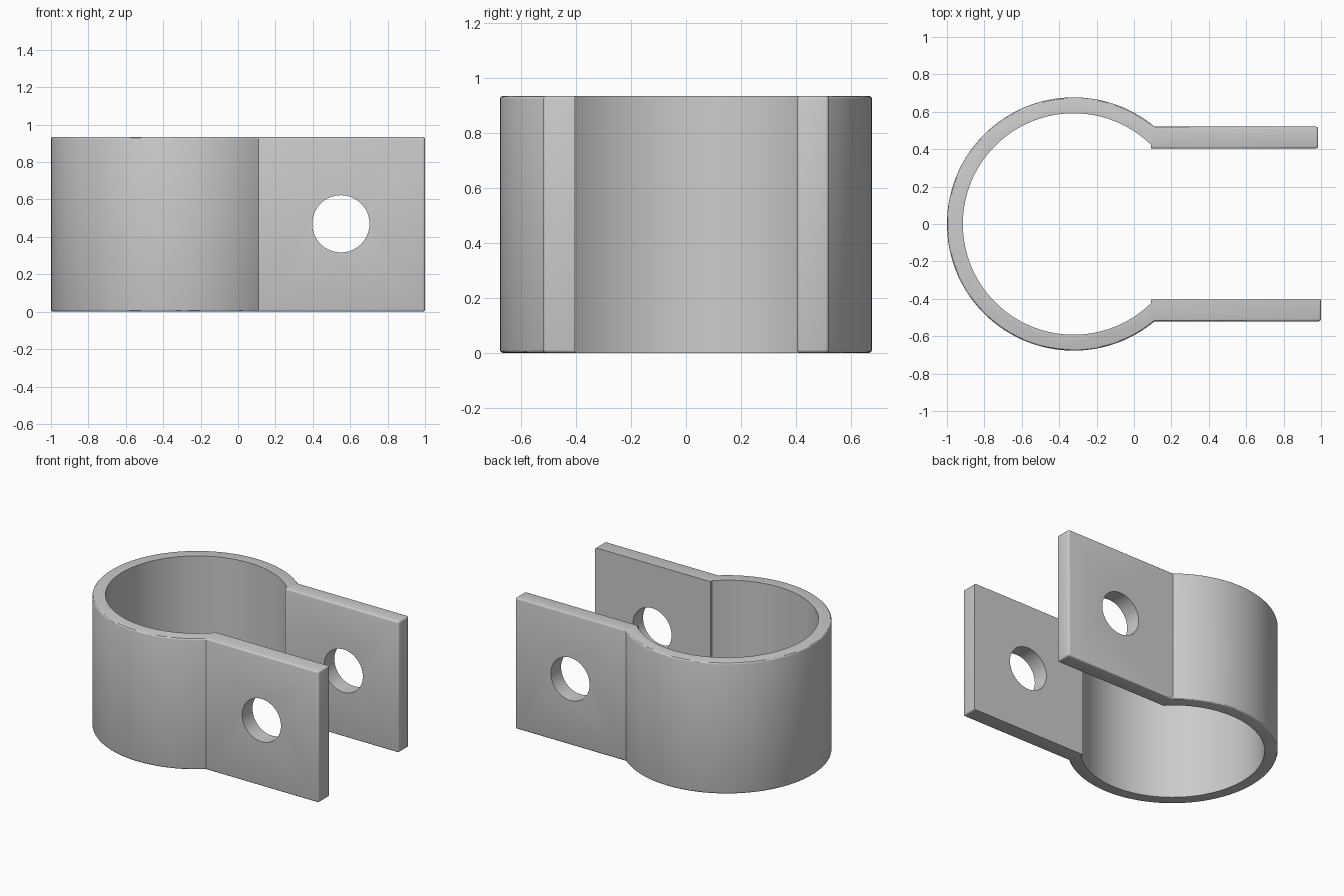
import bpy, bmesh
from math import sin, cos, asin, pi, sqrt

cube = bpy.data.objects.get("Cube")
if cube:
    bpy.data.objects.remove(cube, do_unlink=True)

HEIGHT = 0.935
CX, R_OUT, R_IN = -0.323, 0.677, 0.592     # ring
Y_IN, Y_OUT = 0.404, 0.52                  # tab faces
X_ROOT, X_FRONT, X_BACK = 0.09, 1.0, 0.985  # tab ends
STEPS = 96
BEVEL = 0.012

steel = bpy.data.materials.new("grey metal")
steel.use_nodes = True
steel.diffuse_color = (0.6, 0.6, 0.6, 1)
steel.node_tree.nodes["Principled BSDF"].inputs["Base Color"].default_value = (0.6, 0.6, 0.6, 1)


def arc(radius, start, end):
    return [(CX + radius * cos(start + (end - start) * i / STEPS),
             radius * sin(start + (end - start) * i / STEPS)) for i in range(STEPS + 1)]


# Clamp outline: outer arc, front tab, inner arc, back tab
a_out = asin(Y_OUT / R_OUT)
a_in = asin(sqrt(R_IN ** 2 - (X_ROOT - CX) ** 2) / R_IN)
outer = arc(R_OUT, a_out, 2 * pi - a_out)
front_tab = [(X_FRONT, -Y_OUT), (X_FRONT, -Y_IN), (X_ROOT, -Y_IN)]
inner = arc(R_IN, 2 * pi - a_in, a_in)
back_tab = [(X_ROOT, Y_IN), (X_BACK, Y_IN), (X_BACK, Y_OUT)]
outline = outer + front_tab + inner + back_tab

bm = bmesh.new()
base = bm.faces.new([bm.verts.new((x, y, 0)) for x, y in outline])
extruded = bmesh.ops.extrude_face_region(bm, geom=[base])["geom"]
bmesh.ops.translate(bm, vec=(0, 0, HEIGHT),
                    verts=[v for v in extruded if isinstance(v, bmesh.types.BMVert)])
bmesh.ops.recalc_face_normals(bm, faces=bm.faces)


def rounded(edge):
    """Outer rims, the back tab's inner face and the outer tab corners are eased."""
    (x1, y1, z1), (x2, y2, z2) = (v.co for v in edge.verts)
    if abs(z1 - z2) > 0.1:
        return x1 > 0.9 and not (-Y_OUT < y1 - 0.01 < 0 and y1 > -Y_IN - 0.01)
    mx, my = (x1 + x2) / 2, (y1 + y2) / 2
    if mx > 0.12:
        return not abs(my + Y_IN) < 0.01
    return sqrt((mx - CX) ** 2 + my ** 2) > (R_OUT + R_IN) / 2


bmesh.ops.bevel(bm, geom=[e for e in bm.edges if rounded(e)], offset=BEVEL,
                segments=3, profile=0.5, affect='EDGES', clamp_overlap=True)
mesh = bpy.data.meshes.new("pipe_clamp")
bm.to_mesh(mesh)
bm.free()
clamp = bpy.data.objects.new("pipe_clamp", mesh)
bpy.context.collection.objects.link(clamp)
mesh.materials.append(steel)

# Bolt hole through both tabs
bpy.ops.mesh.primitive_cylinder_add(vertices=64, radius=0.153, depth=2,
                                    location=(0.55, 0, 0.47), rotation=(pi / 2, 0, 0))
cutter = bpy.context.object
cutter.name = "bolt_hole_cutter"
cutter.hide_render = True
cutter.data.materials.append(steel)

hole = clamp.modifiers.new("bolt_hole", 'BOOLEAN')
hole.operation = 'DIFFERENCE'
hole.solver = 'EXACT'
hole.object = cutter

bpy.ops.object.select_all(action='DESELECT')
clamp.select_set(True)
bpy.context.view_layer.objects.active = clamp
bpy.ops.object.modifier_apply(modifier="bolt_hole")
bpy.data.objects.remove(cutter, do_unlink=True)
bpy.ops.object.shade_smooth_by_angle(angle=pi / 6)
